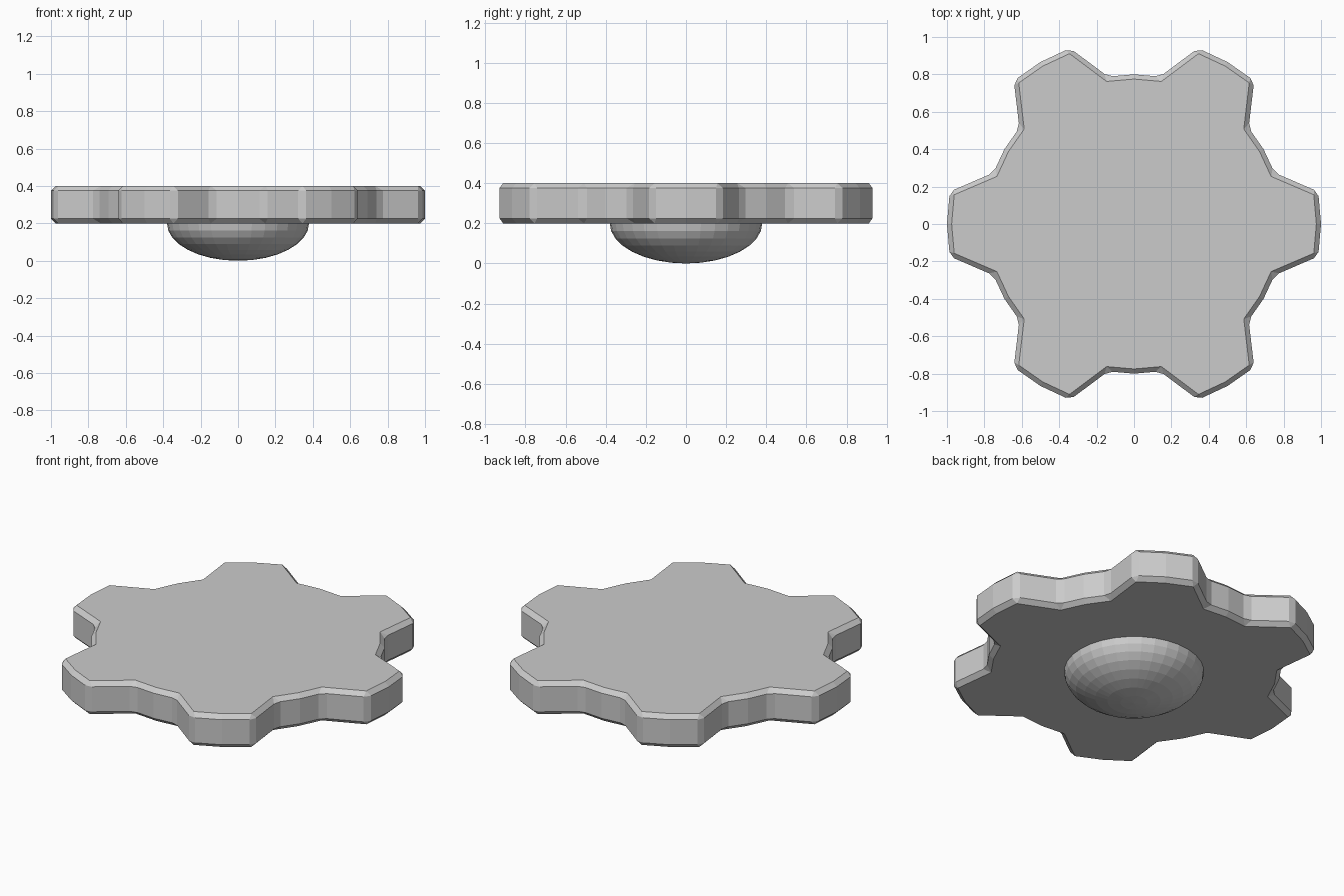
import bpy
import bmesh
import math

if "Cube" in bpy.data.objects:
    bpy.data.objects.remove(bpy.data.objects["Cube"])

grey = bpy.data.materials.new("plain grey")
grey.diffuse_color = (0.6, 0.6, 0.6, 1)
grey.use_nodes = True
grey.node_tree.nodes["Principled BSDF"].inputs["Base Color"].default_value = grey.diffuse_color


def add_object(name, bm):
    bmesh.ops.recalc_face_normals(bm, faces=bm.faces)
    mesh = bpy.data.meshes.new(name)
    bm.to_mesh(mesh)
    bm.free()
    mesh.materials.append(grey)
    obj = bpy.data.objects.new(name, mesh)
    bpy.context.collection.objects.link(obj)
    return obj


# Six-lobed plate: each 60 degree sector holds one lobe and one valley
BOTTOM, TOP = 0.2, 0.4
sector = [(-10, 1.0), (0, 1.0), (10, 1.0), (20, 0.8), (30, 0.8), (40, 0.8)]
bm = bmesh.new()
ring = []
for k in range(6):
    for deg, r in sector:
        a = math.radians(deg + 60 * k)
        ring.append(bm.verts.new((r * math.cos(a), r * math.sin(a), BOTTOM)))
base = bm.faces.new(ring)
top = bmesh.ops.extrude_face_region(bm, geom=[base], use_keep_orig=True)["geom"]
for v in top:
    if isinstance(v, bmesh.types.BMVert):
        v.co.z = TOP
plate = add_object("lobed_plate", bm)

# Chamfer on the rims and lobe corners
bevel = plate.modifiers.new("chamfer", 'BEVEL')
bevel.width = 0.025
bevel.segments = 1
bevel.limit_method = 'ANGLE'
bevel.angle_limit = math.radians(30)

# Faceted shallow dome under the plate
bm = bmesh.new()
bmesh.ops.create_uvsphere(bm, u_segments=32, v_segments=16, radius=1)
upper = [v for v in bm.verts if v.co.z > 0.01]
bmesh.ops.delete(bm, geom=upper, context='VERTS')
for v in bm.verts:
    v.co = (v.co.x * 0.38, v.co.y * 0.38, BOTTOM + v.co.z * 0.2)
add_object("underside_dome", bm)
